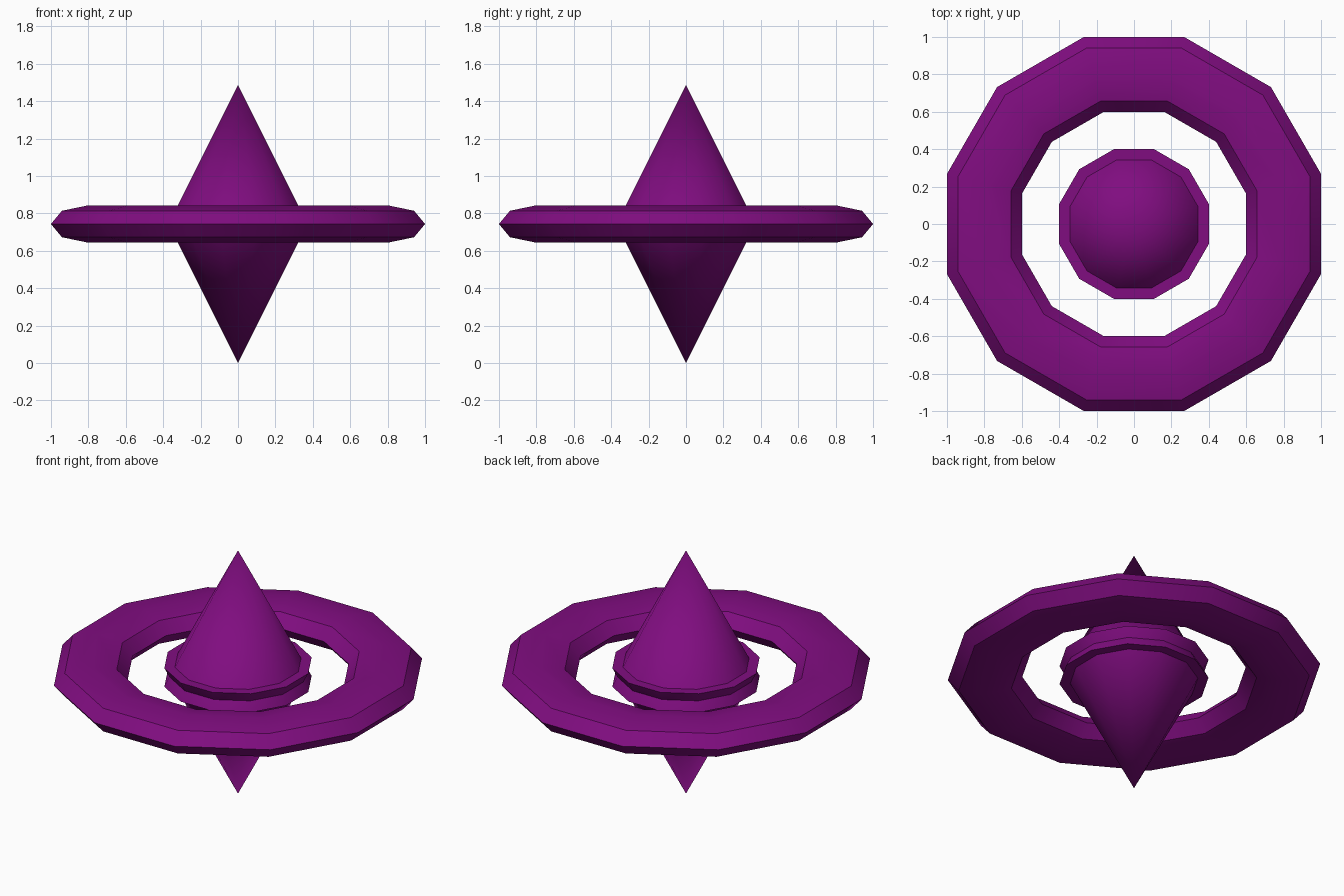
import bpy
import math

cube = bpy.data.objects.get("Cube")
if cube:
    bpy.data.objects.remove(cube, do_unlink=True)

SIDES = 12
TURN = math.pi / SIDES            # flat sides face the axes
FLAT = 1 / math.cos(TURN)         # flat-to-flat radius -> corner radius
HEIGHT = 1.486
MID = HEIGHT / 2
CONE_HEIGHT = 0.8

purple = bpy.data.materials.new("purple")
purple.use_nodes = True
colour = (0.216, 0.004, 0.216, 1)
purple.diffuse_color = colour
purple.node_tree.nodes["Principled BSDF"].inputs["Base Color"].default_value = colour


def finish(name):
    """Name, colour and smooth the active object."""
    obj = bpy.context.object
    obj.name = name
    obj.data.materials.append(purple)
    bpy.ops.object.transform_apply(location=False, rotation=True, scale=True)
    bpy.ops.object.shade_smooth_by_angle(angle=math.radians(30))


def cone(name, z, flip):
    bpy.ops.mesh.primitive_cone_add(
        vertices=SIDES, radius1=0.4 * FLAT, radius2=0, depth=CONE_HEIGHT,
        location=(0, 0, z), rotation=(math.pi if flip else 0, 0, TURN))
    finish(name)


# Two overlapping cones, each base showing as a rim around the other
cone("upper_cone", HEIGHT - CONE_HEIGHT / 2, False)
cone("lower_cone", CONE_HEIGHT / 2, True)

# Flattened floating ring
bpy.ops.mesh.primitive_torus_add(
    major_segments=SIDES, minor_segments=8,
    major_radius=0.8 * FLAT, minor_radius=0.2 * FLAT,
    location=(0, 0, MID), rotation=(0, 0, TURN))
bpy.context.object.scale.z = 0.5 / FLAT
finish("outer_ring")
